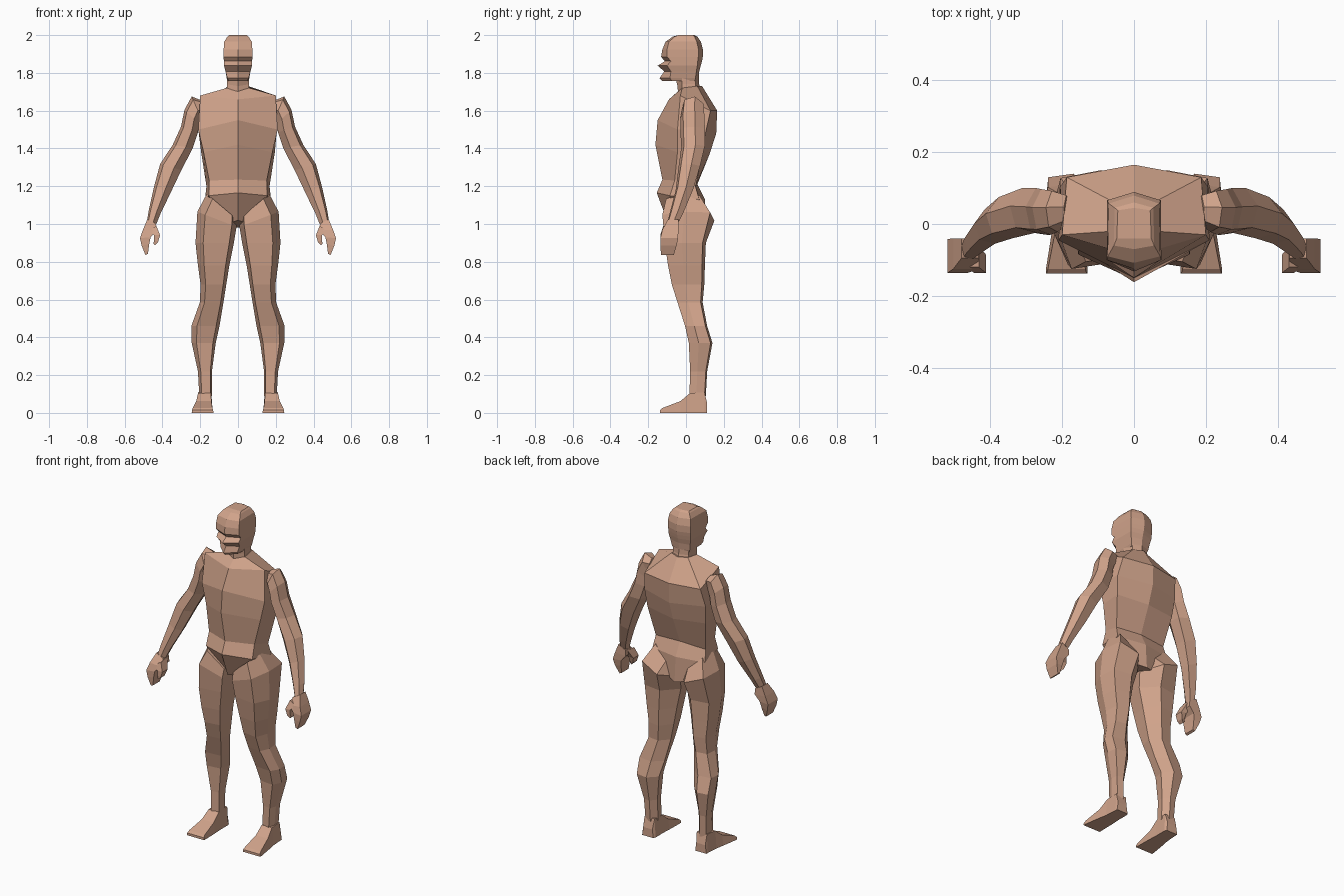
import bpy, bmesh

skin = bpy.data.materials.new("warm skin")
skin.diffuse_color = (0.63, 0.365, 0.255, 1)


def loft(name, rings, mirror=False):
    """Skin a closed flat-shaded body over a list of point rings."""
    bm = bmesh.new()
    rows = [[bm.verts.new(p) for p in ring] for ring in rings]
    n = len(rows[0])
    for a, b in zip(rows, rows[1:]):
        for i in range(n):
            j = (i + 1) % n
            bm.faces.new((a[i], a[j], b[j], b[i]))
    bm.faces.new(rows[0])
    bm.faces.new(rows[-1])
    if mirror:
        geo = bm.verts[:] + bm.edges[:] + bm.faces[:]
        copy = bmesh.ops.duplicate(bm, geom=geo)["geom"]
        for v in copy:
            if isinstance(v, bmesh.types.BMVert):
                v.co.x *= -1
    bmesh.ops.recalc_face_normals(bm, faces=bm.faces)
    me = bpy.data.meshes.new(name)
    bm.to_mesh(me)
    bm.free()
    me.materials.append(skin)
    ob = bpy.data.objects.new(name, me)
    bpy.context.collection.objects.link(ob)
    return ob


def body_ring(front, side_f, side_b, back):
    """Symmetric six-point ring: centre points (y, z), side points (x, y, z)."""
    (x1, y1, z1), (x2, y2, z2) = side_f, side_b
    return [(0, *front), (x1, y1, z1), (x2, y2, z2),
            (0, *back), (-x2, y2, z2), (-x1, y1, z1)]


# torso: pelvis point up to the neck base
torso = [
    ((-.10, 1.02), (.03, -.06, 1.01), (.05, .09, .99), (.11, .98)),
    ((-.155, 1.165), (.155, -.085, 1.15), (.175, .07, 1.13), (.10, 1.13)),
    ((-.125, 1.235), (.152, -.06, 1.23), (.167, .05, 1.20), (.06, 1.21)),
    ((-.162, 1.42), (.182, -.045, 1.38), (.195, .09, 1.38), (.125, 1.37)),
    ((-.15, 1.55), (.21, -.045, 1.50), (.205, .105, 1.49), (.16, 1.48)),
    ((-.09, 1.66), (.20, -.03, 1.68), (.187, .13, 1.60), (.165, 1.60)),
    ((-.045, 1.70), (.06, -.02, 1.72), (.055, .06, 1.73), (.085, 1.73)),
]
loft("torso", [body_ring(*r) for r in torso])

# neck
neck = [
    ((-.04, 1.66), (.062, -.02, 1.68), (.058, .06, 1.68), (.09, 1.68)),
    ((-.045, 1.73), (.058, -.02, 1.74), (.052, .05, 1.74), (.07, 1.74)),
    ((-.06, 1.79), (.058, -.02, 1.80), (.052, .05, 1.80), (.066, 1.80)),
]
loft("neck", [body_ring(*r) for r in neck])

# head: z, front y, side width, front side y, back width, back side y, back y
head = [
    (1.757, -.125, .050, -.075, .055, .045, .066),
    (1.772, -.14, .056, -.085, .060, .050, .068),
    (1.808, -.115, .066, -.08, .066, .055, .070),
    (1.838, -.15, .074, -.10, .073, .060, .078),
    (1.862, -.112, .075, -.08, .074, .062, .085),
    (1.885, -.132, .076, -.10, .075, .065, .089),
    (1.925, -.125, .076, -.10, .075, .066, .089),
    (1.965, -.108, .073, -.09, .070, .057, .079),
    (1.992, -.07, .056, -.06, .054, .045, .060),
    (2.000, -.04, .048, -.04, .045, .038, .045),
]
loft("head", [body_ring((yf, z), (w, ys, z), (wb, yb, z), (ybc, z))
              for z, yf, w, ys, wb, yb, ybc in head])


def leg_ring(z, xi, xo, yf, yb, rise=0.0):
    """Six-point leg ring, its outer side raised for the hip slant."""
    w, d = xo - xi, yb - yf

    def p(u, v):
        return (xi + u * w, yf + v * d, z + rise * u)
    return [p(.12, .08), p(.80, 0), p(1, .42), p(.95, .92), p(.40, 1), p(0, .6)]


# legs: hip down to the ankle
legs = [
    (1.03, .012, .165, -.105, .085, .13),
    (.985, .008, .215, -.125, .15, .08),
    (.90, .022, .225, -.112, .105),
    (.78, .046, .212, -.095, .10),
    (.68, .062, .198, -.075, .097),
    (.585, .077, .202, -.045, .088),
    (.46, .098, .247, -.005, .112),
    (.37, .118, .245, .015, .14),
    (.22, .138, .212, .022, .112),
    (.09, .138, .205, .018, .105),
]
loft("legs", [leg_ring(*r) for r in legs], True)

# feet: heel to toe slabs (y, inner x, outer x, top z, top half width)
feet = [(.112, .140, .215, .05, .030), (.098, .135, .215, .11, .034),
        (.022, .135, .220, .105, .034), (-.03, .132, .230, .062, .040),
        (-.125, .130, .245, .026, .052), (-.138, .130, .245, .014, .056)]
loft("feet", [[(a, y, 0), (b, y, 0), ((a + b) / 2 + h, y, t), ((a + b) / 2 - h, y, t)]
              for y, a, b, t, h in feet], True)


def arm_ring(xi, zi, xo, zo, yf, yb):
    """Six-point ring between an inner and an outer limb edge."""
    def p(u, v):
        return (xi + u * (xo - xi), yf + v * (yb - yf), zi + u * (zo - zi))
    return [p(0, .35), p(.35, 0), p(.85, .12), p(1, .6), p(.68, 1), p(.12, .85)]


# arms: shoulder to wrist
arms = [
    (.175, 1.59, .195, 1.655, .00, .08),
    (.195, 1.56, .245, 1.675, -.022, .092),
    (.205, 1.53, .283, 1.605, -.03, .097),
    (.212, 1.485, .302, 1.515, -.03, .10),
    (.240, 1.40, .345, 1.42, -.025, .10),
    (.300, 1.285, .412, 1.318, -.04, .075),
    (.357, 1.165, .444, 1.20, -.055, .04),
    (.410, 1.055, .472, 1.075, -.085, -.01),
    (.432, 1.00, .480, 1.025, -.098, -.035),
]
loft("arms", [arm_ring(*r) for r in arms], True)


def slab(xi, zi, xo, zo, yf, yb):
    return [(xi, yf, zi), (xo, yf, zo), (xo, yb, zo), (xi, yb, zi)]


# hands: palm with curled fingers, and a thumb
hands = [
    (.433, 1.00, .480, 1.025, -.095, -.04),
    (.432, .965, .503, .970, -.125, -.04),
    (.463, .930, .519, .925, -.136, -.042),
    (.470, .893, .510, .885, -.136, -.05),
    (.477, .842, .490, .836, -.132, -.065),
]
loft("hands", [slab(*r) for r in hands], True)
thumbs = [
    (.432, .990, .470, .965, -.12, -.06),
    (.412, .940, .445, .942, -.136, -.085),
    (.424, .903, .444, .915, -.136, -.095),
    (.440, .888, .448, .896, -.132, -.105),
]
loft("thumbs", [slab(*r) for r in thumbs], True)
